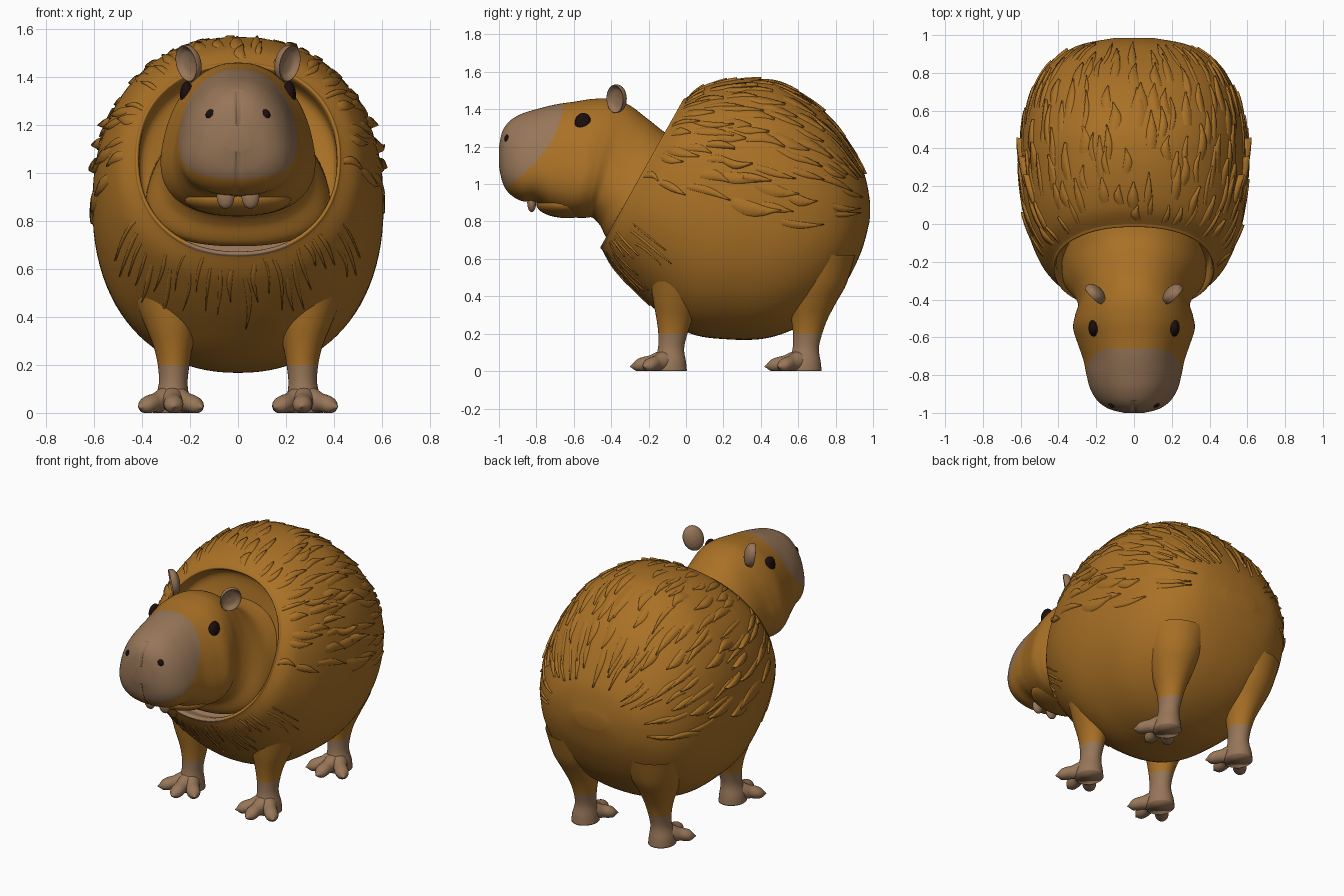
import bpy, bmesh, math, random
from math import sin, cos, pi
from mathutils import Vector

cube = bpy.data.objects.get("Cube")
if cube:
    bpy.data.objects.remove(cube)
random.seed(4)


def material(name, rgb):
    m = bpy.data.materials.new(name)
    m.use_nodes = True
    m.diffuse_color = (*rgb, 1)
    m.node_tree.nodes["Principled BSDF"].inputs["Base Color"].default_value = (*rgb, 1)
    return m


FUR = material("golden brown fur", (0.40, 0.165, 0.019))
SKIN = material("taupe skin", (0.31, 0.18, 0.098))
DARK = material("dark eye", (0.012, 0.004, 0.004))


def finish(name, bm, mats, rule=None, flip=False):
    bmesh.ops.remove_doubles(bm, verts=bm.verts, dist=1e-5)
    bmesh.ops.recalc_face_normals(bm, faces=bm.faces)
    if flip:
        bmesh.ops.reverse_faces(bm, faces=bm.faces)
    for f in bm.faces:
        f.smooth = True
        if rule and rule(f.calc_center_median()):
            f.material_index = 1
    me = bpy.data.meshes.new(name)
    bm.to_mesh(me)
    bm.free()
    for m in mats:
        me.materials.append(m)
    ob = bpy.data.objects.new(name, me)
    bpy.context.collection.objects.link(ob)
    return ob


def skin_rings(bm, f, nu, nv, cap=False):
    """Closed rings of f(angle, v) joined into a tube."""
    rows = [[bm.verts.new(f(2 * pi * i / nu, j / nv)) for i in range(nu)] for j in range(nv + 1)]
    for a, b in zip(rows, rows[1:]):
        for i in range(nu):
            k = (i + 1) % nu
            bm.faces.new((a[i], a[k], b[k], b[i]))
    if cap:
        bm.faces.new(rows[-1])


def tube(name, f, nu, nv, mats, rule=None, cap=False, flip=False):
    bm = bmesh.new()
    skin_rings(bm, f, nu, nv, cap)
    return finish(name, bm, mats, rule, flip)


def sample(rows, v):
    """Smooth interpolation through a list of tuples."""
    n = len(rows) - 1
    i = min(int(v * n), n - 1)
    t = v * n - i
    quad = zip(rows[max(i - 1, 0)], rows[i], rows[i + 1], rows[min(i + 2, n)])
    return [b + 0.5 * t * (c - a + t * (2 * a - 5 * b + 4 * c - d + t * (3 * (b - c) + d - a)))
            for a, b, c, d in quad]


def section(rows, u, v, power, pear=0.0):
    """Tilted superellipse: rows hold top y, top z, bottom y, bottom z, half width."""
    ty, tz, by, bz, hw = sample(rows, v)
    c = math.copysign(abs(cos(u)) ** (2 / power), cos(u))
    s = math.copysign(abs(sin(u)) ** (2 / power), sin(u))
    return Vector((hw * c * (1 - pear * s), (ty + by + (ty - by) * s) / 2, (tz + bz + (tz - bz) * s) / 2))


def ball(name, loc, radii, mat, seg=32):
    bm = bmesh.new()
    bmesh.ops.create_uvsphere(bm, u_segments=seg, v_segments=seg // 2, radius=1)
    for v in bm.verts:
        v.co = Vector(loc) + Vector(a * b for a, b in zip(v.co, radii))
    return finish(name, bm, [mat])


# Barrel body, open at the slanted collar
BODY = [(0, 1.46, -.45, .65, .43), (.08, 1.515, -.38, .54, .505), (.2, 1.55, -.2, .36, .57),
        (.35, 1.565, 0, .21, .6), (.5, 1.545, .22, .17, .605), (.65, 1.46, .45, .18, .585),
        (.78, 1.345, .66, .27, .53), (.88, 1.2, .82, .42, .44), (.955, 1.05, .93, .62, .3),
        (.985, .9, .982, .8, .11)]


def body_at(u, v):
    return section(BODY, u, v, 2.2)


tube("body", body_at, 96, 72, [FUR], cap=True)

# Collar lip folding into the neck opening
LIP = [(0, 1.46, -.45, .65, .43), (-.015, 1.452, -.458, .662, .422), (-.005, 1.435, -.435, .672, .412),
       (.07, 1.385, -.36, .655, .405), (.06, 1.24, -.34, .71, .34)]
tube("collar_lip", lambda u, v: section(LIP, u, v, 2.2), 96, 20, [FUR, SKIN],
     lambda c: c.z < .705 and abs(c.x) < .24, flip=True)

# Neck and head in one sweep, with a shallow split down the muzzle
HEAD = [(.1, 1.24, -.3, .7, .37), (-.07, 1.255, -.41, .7, .36), (-.2, 1.345, -.46, .78, .305),
        (-.3, 1.42, -.5, .82, .285), (-.4, 1.455, -.53, .82, .3), (-.5, 1.455, -.58, .82, .31),
        (-.6, 1.44, -.65, .83, .287), (-.7, 1.425, -.73, .86, .258), (-.8, 1.4, -.8, .9, .242),
        (-.88, 1.375, -.88, .91, .22), (-.945, 1.335, -.94, .945, .18), (-.983, 1.28, -.978, 1.0, .125),
        (-1, 1.2, -1, 1.09, .05)]


def head_at(u, v):
    p = section(HEAD, u, v, 2.35, .22)
    if p.y < -.8 and p.z < 1.34:
        p.y += .012 * math.exp(-(p.x / .008) ** 2)
    return p


tube("head", head_at, 160, 144, [FUR, SKIN],
     lambda c: c.y < -.66 - .26 * ((1.43 - c.z) / .42) ** 2, cap=True)
ball("lower_jaw", (0, -.635, .892), (.225, .165, .074), FUR)

# Raised fur locks lying along the body
fur = bmesh.new()


def lock(u0, v0, du, dv, lift):
    rows = []
    bend = random.uniform(-.03, .03)
    for j in range(7):
        t = j / 6
        v = v0 + dv * t
        half = du * (.55 + .45 * sin(pi * min(t + .15, 1))) * (1 - t ** 4 * .8)
        row = []
        for side, high in ((-1, 0), (-.75, 1), (.75, 1), (1, 0)):
            u = u0 + bend * sin(pi * t) + side * half
            p = body_at(u, v)
            n = (body_at(u + .01, v) - p).cross(body_at(u, v + .01) - p).normalized()
            if n.dot(p - Vector((0, .25, .85))) < 0:
                n = -n
            row.append(fur.verts.new(p + n * (lift * (.2 + .8 * t) if high else -.006)))
        rows.append(row)
    for a, b in zip(rows, rows[1:]):
        for i in range(3):
            fur.faces.new((a[i], a[i + 1], b[i + 1], b[i]))
    fur.faces.new(rows[-1])


for band in range(8):
    for k in range(21):
        angle = pi / 2 + (k - 10) * .155 + random.uniform(-.06, .06)
        start = .05 + band * .098 + random.uniform(-.035, .035)
        if random.random() < .88:
            lock(angle, start, random.uniform(.025, .06), random.uniform(.09, .16), random.uniform(.007, .016))
# Sparse locks on chest and flanks
for k in range(26):
    lock(-pi / 2 + (k - 12.5) * .085, random.uniform(.02, .14), random.uniform(.008, .025),
         random.uniform(.08, .16), random.uniform(.004, .009))
for side in (-1, 1):
    for k in range(3):
        lock(pi / 2 + side * (1.15 + .1 * k), .24 + .07 * k, .035, .1, .035)
finish("fur_locks", fur, [FUR])

# Legs: height, centre x, centre y offset, radius x, radius y
LEG = [(.62, .27, .03, .2, .2), (.47, .275, .02, .155, .165), (.37, .275, .0, .115, .13),
       (.28, .27, -.015, .083, .098), (.2, .268, -.025, .066, .078), (.12, .27, -.035, .06, .07),
       (.05, .275, -.04, .075, .085), (0, .275, -.04, .08, .09)]


def leg_at(side, y, u, v):
    z, cx, cy, rx, ry = sample(LEG, v)
    return Vector((side * (cx + rx * cos(u)), y + cy + ry * sin(u), z))


TOE = [(.05, .05), (.055, .055), (.048, .05), (.04, .04), (.042, .038), (.034, .03), (.002, .002)]


def toe_at(a, b, u, v):
    w, h = sample(TOE, v)
    d = (b - a).normalized()
    p = a.lerp(b, v) + Vector((-d.y, d.x, 0)) * w * cos(u) + Vector((0, 0, h * sin(u)))
    p.z = max(p.z, 0)
    return p


EAR = [(.0, -.012), (.6, -.006), (.85, .008), (.97, .016), (1, .004), (.9, -.018), (.5, -.034), (0, -.04)]


def ear_at(side, u, v):
    r, d = sample(EAR, v)
    n = Vector((.72, -.68, -.15)).normalized()
    up = (Vector((.32, .05, .95)) - n * n.dot(Vector((.32, .05, .95)))).normalized()
    p = Vector((.205, -.37, 1.457)) + up * r * .078 * sin(u) + n.cross(up) * r * .062 * cos(u) + n * d
    p.x *= side
    return p


for side, label in ((1, "left"), (-1, "right")):
    for y, end in ((-.045, "front"), (.675, "rear")):
        tube(f"{label}_{end}_leg", lambda u, v: leg_at(side, y, u, v), 32, 28, [FUR, SKIN],
             lambda c: c.z < .2, cap=True)
        bm = bmesh.new()
        for tip_x, tip_y in ((.145, -.19), (.265, -.255), (.415, -.185)):
            a = Vector((side * .275, y - .05, .062))
            b = Vector((side * tip_x, y + tip_y, .024))
            skin_rings(bm, lambda u, v: toe_at(a, b, u, v), 20, 18)
        finish(f"{label}_{end}_toes", bm, [SKIN])
    tube(f"{label}_ear", lambda u, v: ear_at(side, u, v), 32, 28, [SKIN])
    ball(f"{label}_eye", (side * .213, -.55, 1.325), (.028, .045, .055), DARK)
    ball(f"{label}_nostril", (side * .11, -.955, 1.24), (.025, .017, .025), DARK, 20)
    ball(f"{label}_tooth", (side * .052, -.825, .9), (.037, .024, .05), SKIN, 24)
